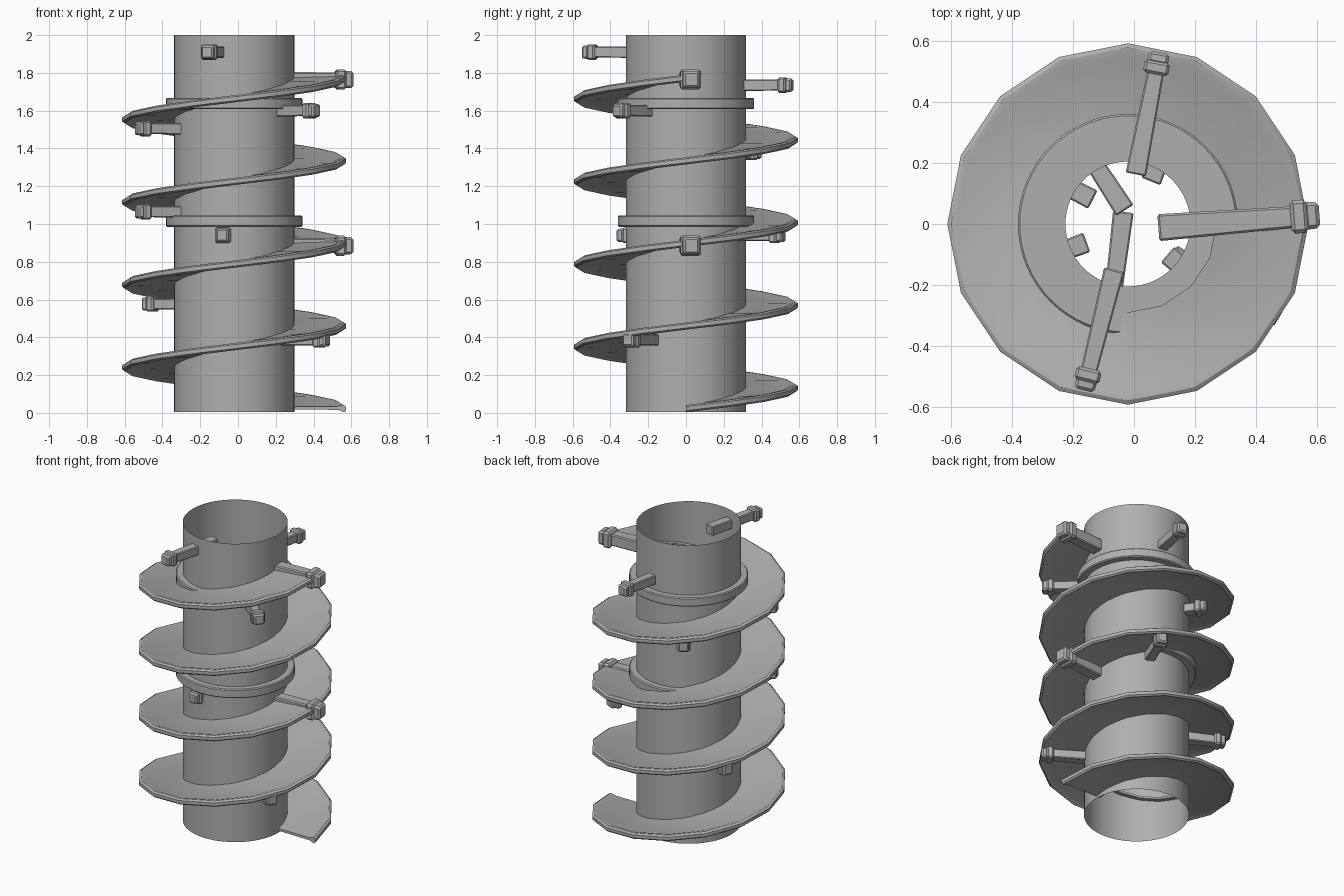
import bpy, bmesh
from math import sin, cos, pi, radians

if "Cube" in bpy.data.objects:
    bpy.data.objects.remove(bpy.data.objects["Cube"])

CX = -0.02  # x of the central axis

# Dark grey metal shared by every part
metal = bpy.data.materials.new("dark_metal")
metal.diffuse_color = (0.43, 0.43, 0.43, 1)
metal.use_nodes = True
metal.node_tree.nodes["Principled BSDF"].inputs["Base Color"].default_value = metal.diffuse_color


def finish(name, bm, angle=None, bevel=0):
    bmesh.ops.recalc_face_normals(bm, faces=bm.faces)
    me = bpy.data.meshes.new(name)
    bm.to_mesh(me)
    bm.free()
    me.materials.append(metal)
    ob = bpy.data.objects.new(name, me)
    bpy.context.collection.objects.link(ob)
    if bevel:
        m = ob.modifiers.new("bevel", 'BEVEL')
        m.width, m.segments = bevel, 1
    if angle:
        bpy.ops.object.select_all(action='DESELECT')
        ob.select_set(True)
        bpy.context.view_layer.objects.active = ob
        bpy.ops.object.shade_smooth_by_angle(angle=radians(angle))
    return ob


def sweep(rings, bm, closed=False):
    """Skin a list of cross-section loops."""
    vs = [[bm.verts.new(p) for p in ring] for ring in rings]
    n = len(vs[0])
    pairs = list(zip(vs, vs[1:])) + ([(vs[-1], vs[0])] if closed else [])
    for a, b in pairs:
        for i in range(n):
            j = (i + 1) % n
            bm.faces.new((a[i], a[j], b[j], b[i]))
    if not closed:
        bm.faces.new(vs[0])
        bm.faces.new(vs[-1])


def polar(r, a, z):
    return (CX + r * cos(a), r * sin(a), z)


# Open thin-walled central tube
bm = bmesh.new()
N = 64
lo, hi = ([bm.verts.new(polar(0.318, 2 * pi * i / N, z)) for i in range(N)] for z in (0.005, 2.0))
for i in range(N):
    j = (i + 1) % N
    bm.faces.new((lo[i], lo[j], hi[j], hi[i]))
finish("tube", bm, 30)

# Spiral flight: rimmed plate, four turns of sixteen steps
plate = [(0.29, 0.008), (0.545, 0.009), (0.562, 0.015), (0.58, 0.016), (0.593, 0.008),
         (0.593, -0.013), (0.582, -0.022), (0.55, -0.009), (0.29, -0.006)]
bm = bmesh.new()
sweep([[polar(r, 2 * pi * k / 16, 0.025 + dz + 0.4375 * k / 16) for r, dz in plate]
       for k in range(65)], bm)
finish("spiral_flight", bm, 28)

# Two collars around the tube, with a small bevelled outer edge
for name, z in (("lower_collar", 1.015), ("upper_collar", 1.638)):
    prof = [(0.205, -0.03), (0.355, -0.03), (0.361, -0.024), (0.361, 0.024), (0.355, 0.03), (0.205, 0.03)]
    bm = bmesh.new()
    sweep([[polar(r, 2 * pi * i / N, z + dz) for r, dz in prof] for i in range(N)], bm, closed=True)
    finish(name, bm, 30)

# Pegs: tapered square shaft, wider block and cap at the tip
# (inner x, inner y, z, heading in degrees, scale)
pegs = [
    (0.125, -0.10, 0.387, -31, 1.0),
    (-0.135, 0.08, 0.577, 153, 1.0),
    (0.08, -0.012, 0.885, 4.5, 1.3),
    (0.055, 0.14, 0.94, 68, 1.0),
    (-0.035, 0.04, 0.94, -97, 1.0),
    (-0.155, -0.06, 1.065, 200, 1.0),
    (-0.03, 0.045, 1.38, 123, 1.0),
    (-0.155, -0.06, 1.505, 200, 1.0),
    (0.11, -0.10, 1.60, -41, 1.0),
    (0.006, 0.163, 1.735, 79, 1.0),
    (0.08, -0.012, 1.765, 4.5, 1.3),
    (-0.065, -0.15, 1.91, -104, 1.0),
]


def rect(d, w, h):
    return [(d, -w, -h), (d, w, -h), (d, w, h), (d, -w, h)]


for n, (x, y, z, ang, s) in enumerate(pegs, 1):
    for part, sections in (("shaft", ((0, 0.034, 0.031), (0.345, 0.027, 0.029))),
                           ("block", ((0.335, 0.042, 0.041), (0.378, 0.042, 0.041))),
                           ("cap", ((0.37, 0.035, 0.036), (0.408, 0.033, 0.034)))):
        bm = bmesh.new()
        sweep([rect(*sec) for sec in sections], bm)
        ob = finish(f"peg_{n}_{part}", bm, bevel=0.005 if part == "shaft" else 0.009)
        ob.location = (x, y, z)
        ob.rotation_euler = (0, 0, radians(ang))
        ob.scale = (s, s, s)
